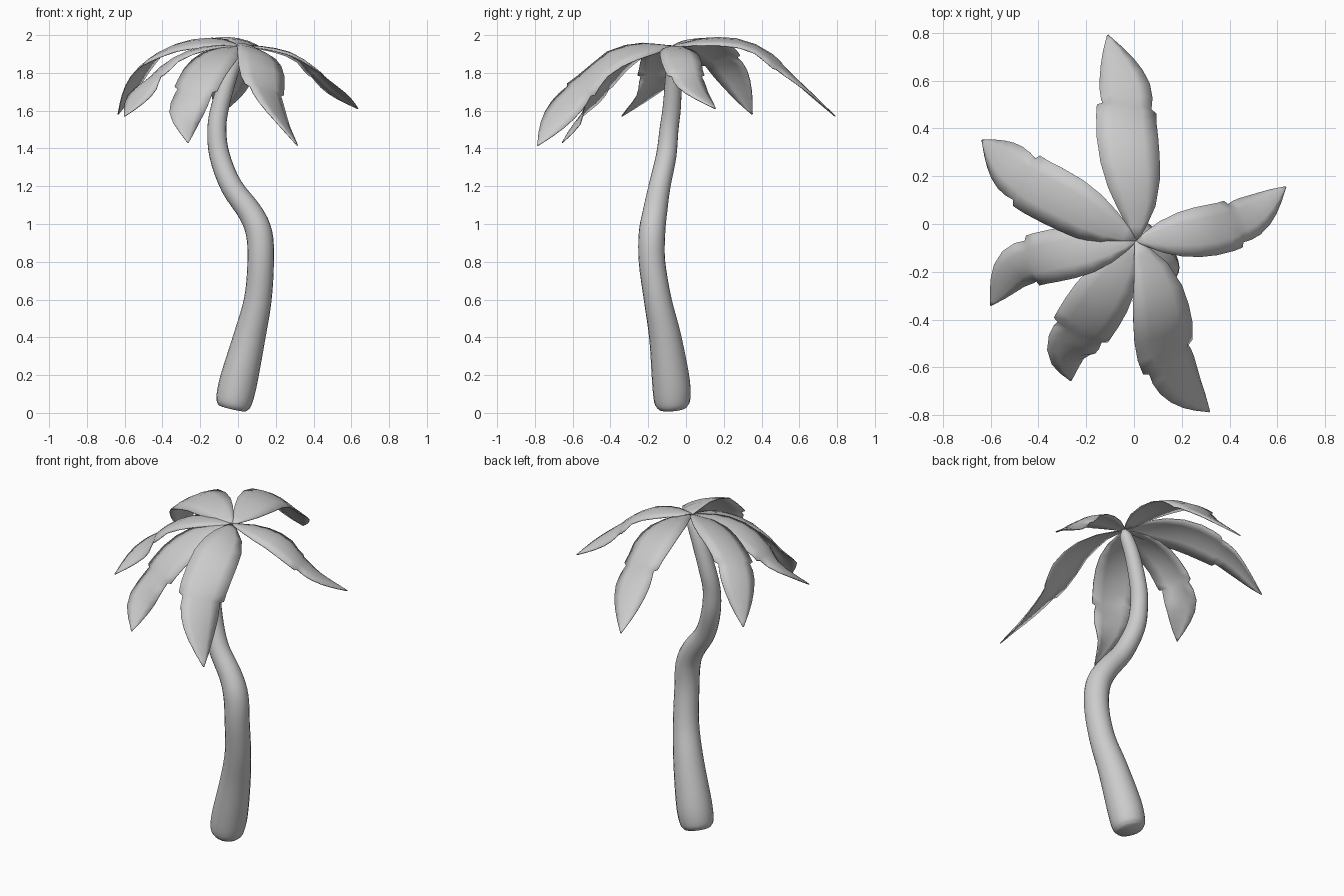
import bpy, bmesh, math
from mathutils import Vector

if "Cube" in bpy.data.objects:
    bpy.data.objects.remove(bpy.data.objects["Cube"])


def spline(points, steps=8):
    """Catmull-Rom curve through points of any dimension."""
    p = [Vector(q) for q in points]
    p = [p[0] * 2 - p[1]] + p + [p[-1] * 2 - p[-2]]
    out = []
    for i in range(1, len(p) - 2):
        a, b, c, d = p[i - 1:i + 3]
        for k in range(steps):
            t = k / steps
            out.append(0.5 * (2 * b + (c - a) * t + (2 * a - 5 * b + 4 * c - d) * t * t
                              + (3 * b - a - 3 * c + d) * t ** 3))
    return out + [p[-2]]


def tangents(path):
    n = len(path) - 1
    return [(path[min(i + 1, n)] - path[max(i - 1, 0)]).normalized() for i in range(n + 1)]


def finish(bm, name):
    bmesh.ops.recalc_face_normals(bm, faces=bm.faces)
    mesh = bpy.data.meshes.new(name)
    bm.to_mesh(mesh)
    bm.free()
    mesh.shade_smooth()
    ob = bpy.data.objects.new(name, mesh)
    bpy.context.collection.objects.link(ob)
    return ob


def sweep_trunk(name, points, sides=20):
    rows = spline(points, 4)
    path = [r.xyz for r in rows]
    bm = bmesh.new()
    rings = []
    for row, c, t in zip(rows, path, tangents(path)):
        u = Vector((0, 1, 0)).cross(t).normalized()
        v = t.cross(u)
        rings.append([bm.verts.new(c + row.w * (u * math.cos(a) + v * math.sin(a)))
                      for a in (2 * math.pi * k / sides for k in range(sides))])
    for r0, r1 in zip(rings, rings[1:]):
        for k in range(sides):
            j = (k + 1) % sides
            bm.faces.new((r0[k], r0[j], r1[j], r1[k]))
    bm.faces.new(rings[0])
    bm.faces.new(rings[-1])
    return finish(bm, name)


# Frond outline: fraction of length, fraction of half width (with a torn notch)
OUTLINE = [(0, .06), (.06, .32), (.14, .62), (.24, .86), (.34, .97), (.44, 1), (.53, .99),
           (.585, .98), (.60, .80), (.65, .84), (.71, .82), (.78, .71), (.85, .54),
           (.92, .32), (.97, .13), (1, .02)]
HUB = (.01, -.07, 1.94)


def make_frond(name, points, half_width, roll):
    path = spline([HUB] + points)
    tans = tangents(path)
    dist = [0]
    for a, b in zip(path, path[1:]):
        dist.append(dist[-1] + (b - a).length)
    bm = bmesh.new()
    rows = []
    for f, w in OUTLINE:
        d = f * dist[-1]
        i = max(k for k in range(len(dist) - 1) if dist[k] <= d)
        s = (d - dist[i]) / (dist[i + 1] - dist[i])
        c = path[i].lerp(path[i + 1], s)
        t = tans[i].lerp(tans[i + 1], s).normalized()
        side = t.cross(Vector((0, 0, 1))).normalized()
        up = side.cross(t)
        r = math.radians(roll)
        across = side * math.cos(r) - up * math.sin(r)
        normal = up * math.cos(r) + side * math.sin(r)
        # gently arched cross-section
        rows.append([bm.verts.new(c + across * k * w * half_width
                                  + normal * .02 * w * (.5 - k * k))
                     for k in (-1, -.5, 0, .5, 1)])
    for a, b in zip(rows, rows[1:]):
        for k in range(4):
            bm.faces.new((a[k], a[k + 1], b[k + 1], b[k]))
    ob = finish(bm, name)
    mod = ob.modifiers.new("thickness", "SOLIDIFY")
    mod.thickness = .005
    mod.offset = 0
    return ob


# Curving, tapering trunk: x, y, z, radius
sweep_trunk("trunk", [
    (-.03, -.07, .025, .075), (-.022, -.073, .06, .095), (.003, -.08, .17, .1),
    (.06, -.11, .4, .085), (.105, -.15, .6, .073), (.12, -.18, .8, .07),
    (.112, -.18, .95, .07), (.065, -.165, 1.06, .065), (-.035, -.14, 1.2, .058),
    (-.097, -.105, 1.36, .054), (-.112, -.09, 1.5, .05), (-.095, -.075, 1.62, .048),
    (-.045, -.066, 1.79, .043), (0, -.068, 1.9, .035), (.014, -.07, 1.94, .012)])

# Six drooping fronds: spine points, half width, roll
FRONDS = {
    "frond_back": ([(.01, .10, 1.97), (-.015, .27, 1.965), (-.03, .41, 1.91),
                    (-.035, .565, 1.775), (-.11, .79, 1.57)], .13, 11),
    "frond_right": ([(.15, -.05, 1.93), (.295, -.03, 1.89), (.39, -.01, 1.82),
                     (.505, .045, 1.715), (.635, .155, 1.61)], .107, 0),
    "frond_front_right": ([(.085, -.23, 1.93), (.12, -.40, 1.87), (.14, -.545, 1.735),
                           (.205, -.665, 1.59), (.315, -.785, 1.415)], .132, -20),
    "frond_front_left": ([(-.08, -.22, 1.91), (-.165, -.355, 1.83), (-.225, -.45, 1.72),
                          (-.275, -.545, 1.58), (-.265, -.655, 1.43)], .127, -8),
    "frond_left": ([(-.145, -.10, 1.935), (-.29, -.125, 1.895), (-.395, -.145, 1.825),
                    (-.50, -.19, 1.715), (-.60, -.34, 1.57)], .11, 0),
    "frond_back_left": ([(-.135, .0, 1.965), (-.29, .09, 1.95), (-.43, .165, 1.89),
                         (-.53, .245, 1.79), (-.635, .35, 1.58)], .125, -15),
}
for name, (points, half_width, roll) in FRONDS.items():
    make_frond(name, points, half_width, roll)
